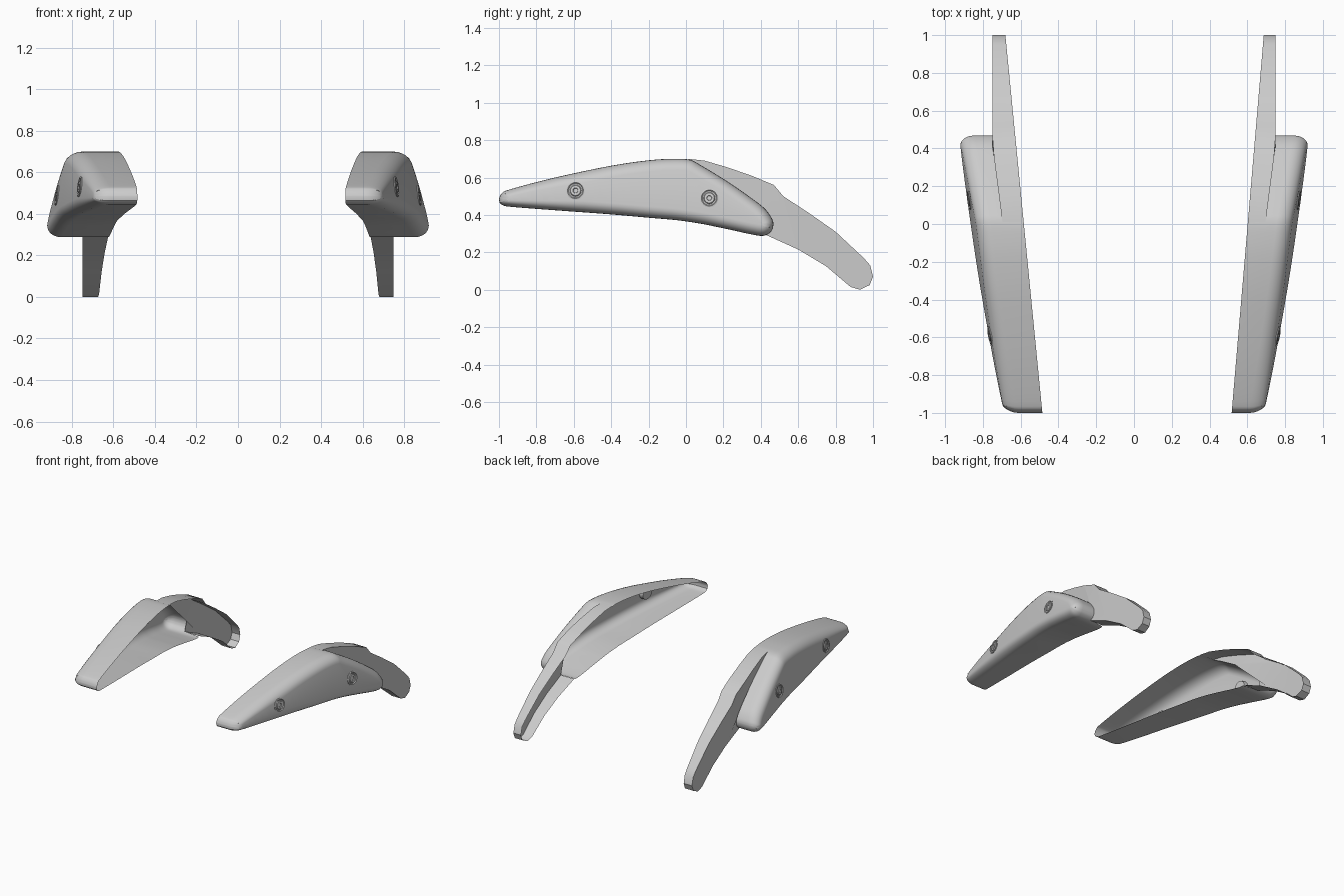
import bpy, bmesh, math
from mathutils import Vector

if "Cube" in bpy.data.objects:
    bpy.data.objects.remove(bpy.data.objects["Cube"])

# Shell side outline as pairs: top y, top z, bottom y, bottom z (front to back)
PAIRS = [(-1, .485, -.997, .465), (-.985, .515, -.975, .45), (-.94, .537, -.92, .442),
         (-.7, .60, -.7, .425), (-.4, .663, -.4, .403), (-.2, .692, -.2, .385),
         (-.07, .70, -.05, .372), (.02, .695, .08, .353), (.08, .665, .16, .337),
         (.22, .58, .25, .318), (.34, .497, .34, .298), (.42, .435, .41, .288),
         (.46, .38, .45, .305), (.468, .35, .465, .33)]
# Arm outline: exposed edge, then the edge where it meets the shell
ARM_EDGE = [(.01, .70), (.1, .69), (.22, .655), (.35, .61), (.47, .56), (.52, .50),
            (.65, .415), (.8, .31), (.95, .17), (.985, .13), (1, .07), (.982, .025),
            (.93, 0), (.88, .015), (.75, .125), (.6, .215), (.43, .292)]
ARM_JOIN = [(.468, .34), (.46, .38), (.42, .435), (.34, .497), (.22, .58), (.08, .665)]


def smooth(points, steps):
    """Catmull-Rom through the points."""
    pts = [Vector(p) for p in points]
    out = []
    for i in range(len(pts) - 1):
        a, b, c, d = pts[max(i - 1, 0)], pts[i], pts[i + 1], pts[min(i + 2, len(pts) - 1)]
        for k in range(steps):
            t = k / steps
            out.append(b + ((c - a) * t + (2 * a - 5 * b + 4 * c - d) * t * t
                            + (3 * b - a - 3 * c + d) * t ** 3) * .5)
    return out + [pts[-1]]


def outer_x(y, z):
    return .868 + .125 * y - .045 * y * y - .13 * (z - .4)


def arm_x(y):
    return .695 + .055 * min(max(y / .42, 0), 1)


def finish(name, bm):
    bmesh.ops.recalc_face_normals(bm, faces=bm.faces)
    me = bpy.data.meshes.new(name)
    bm.to_mesh(me)
    bm.free()
    ob = bpy.data.objects.new(name, me)
    bpy.context.collection.objects.link(ob)
    bpy.ops.object.select_all(action='DESELECT')
    ob.select_set(True)
    bpy.context.view_layer.objects.active = ob
    bpy.ops.object.shade_smooth_by_angle(angle=math.radians(35))
    return ob


def shell(name, s, rim_x):
    rows = smooth([Vector(p) for p in PAIRS], 4)
    n = len(rows)
    loop = [Vector((r[0], r[1])) for r in rows] + [Vector((r[2], r[3])) for r in reversed(rows)]
    count = len(loop)
    bm = bmesh.new()
    rings = [[], []]
    # Open inner rim, stepping aside where the arm joins
    for i, p in enumerate(loop):
        joins = p.x > .03 and (i < n or p.x > .43)
        x = arm_x(p.x) if joins else rim_x(p.x)
        rings[0].append(bm.verts.new((s * x, p.x, p.y)))
    # Rounded outer edge
    steps = 6
    rings = rings[:1]
    for k in range(steps + 1):
        a = math.pi / 2 * k / steps
        ring = []
        for i, p in enumerate(loop):
            t = loop[(i + 1) % count] - loop[i - 1]
            inward = Vector((t.y, -t.x)).normalized()
            r = min(.06, .03 + .07 * (p.x + 1))
            q = p + Vector((inward.x * .055, inward.y * r)) * (1 - math.cos(a))
            ring.append(bm.verts.new((s * (outer_x(q.x, q.y) - .075 * (1 - math.sin(a))), q.x, q.y)))
        rings.append(ring)
    for a, b in zip(rings, rings[1:]):
        for i in range(count):
            j = (i + 1) % count
            bm.faces.new((a[i], a[j], b[j], b[i]))
    # Outer face spans top to bottom
    last = rings[-1]
    for i in range(n - 1):
        bm.faces.new((last[i], last[i + 1], last[count - 2 - i], last[count - 1 - i]))
    return finish(name, bm)


def arm(name, s, rim_x):
    bm = bmesh.new()
    outer = [bm.verts.new((s * arm_x(y), y, z)) for y, z in ARM_EDGE + ARM_JOIN]
    inner = [bm.verts.new((s * rim_x(y), y, z)) for y, z in ARM_EDGE]
    for i in range(len(inner) - 1):
        bm.faces.new((outer[i], outer[i + 1], inner[i + 1], inner[i]))
    wall = bm.faces.new(outer)
    bmesh.ops.triangulate(bm, faces=[wall])
    return finish(name, bm)


def screw(name, s, y, z):
    prof = [(0, -.03), (.044, -.03), (.05, .004), (.043, .006), (.038, .001), (.031, .001),
            (.027, .006), (.014, .006), (.012, .002), (0, .002)]
    bm = bmesh.new()
    vs = [bm.verts.new((r, 0, h)) for r, h in prof]
    es = [bm.edges.new(e) for e in zip(vs, vs[1:])]
    bmesh.ops.spin(bm, geom=vs + es, axis=(0, 0, 1), cent=(0, 0, 0), angle=2 * math.pi, steps=28)
    bmesh.ops.remove_doubles(bm, verts=bm.verts, dist=.0002)
    normal = Vector((s, -(.125 - .09 * y), .13)).normalized()
    ob = finish(name, bm)
    ob.rotation_euler = normal.to_track_quat('Z', 'Y').to_euler()
    ob.location = (s * outer_x(y, z), y, z)


# Right and left guards, with slightly different inner rims
for side, s, base, slope in (("right", 1, .602, .085), ("left", -1, .583, .098)):
    rim = lambda y, b=base, m=slope: b + m * y
    shell(side + "_shell", s, rim)
    arm(side + "_arm", s, rim)
    screw(side + "_front_screw", s, -.59, .53)
    screw(side + "_rear_screw", s, .125, .49)
